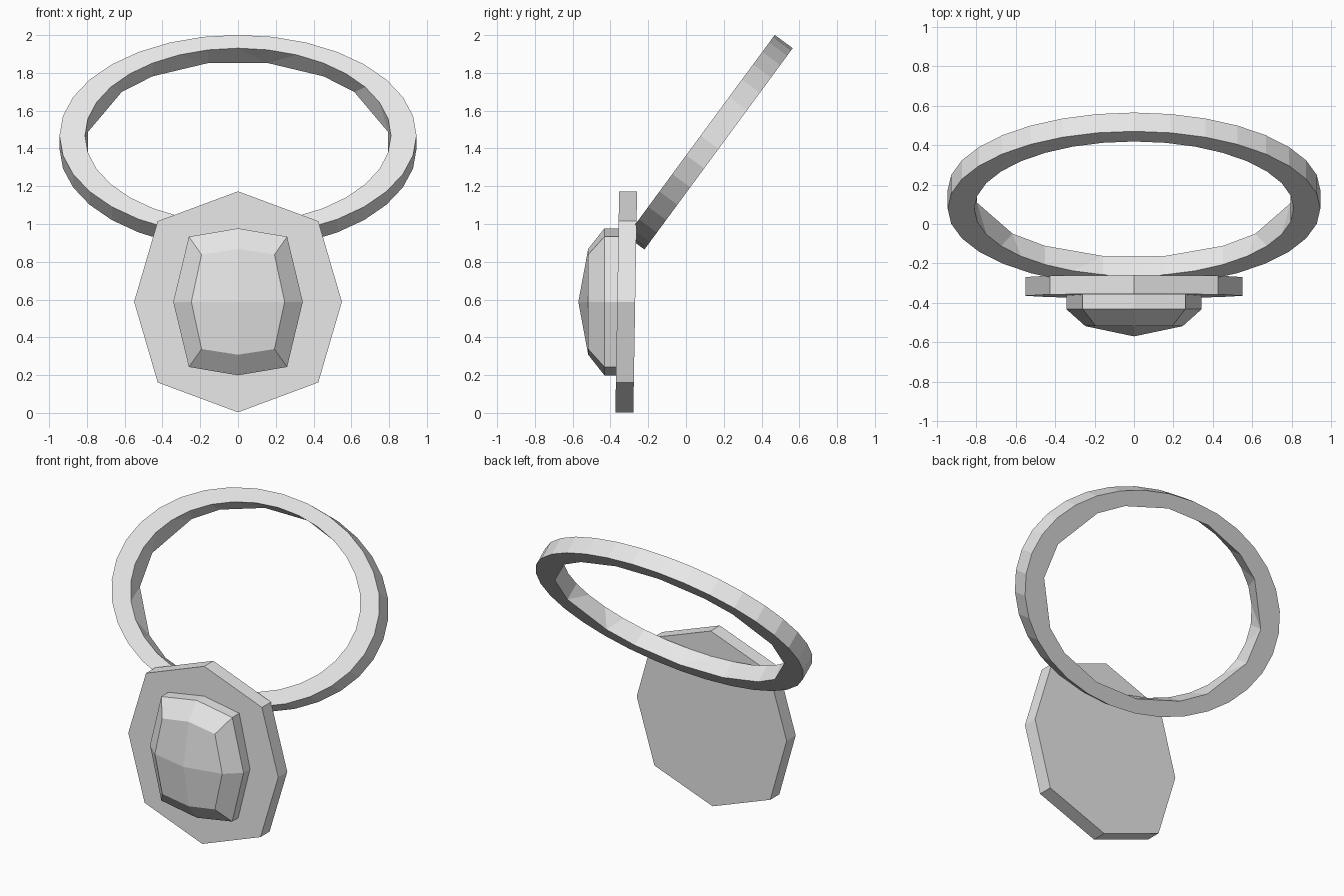
import bpy, bmesh, math
from mathutils import Vector

cube = bpy.data.objects.get("Cube")
if cube:
    bpy.data.objects.remove(cube, do_unlink=True)

metal = bpy.data.materials.new("light_grey")
metal.use_nodes = True
grey = (0.8, 0.8, 0.8, 1)
metal.diffuse_color = grey
metal.node_tree.nodes["Principled BSDF"].inputs["Base Color"].default_value = grey


def finish(bm, name):
    bmesh.ops.remove_doubles(bm, verts=bm.verts, dist=0.0005)
    bmesh.ops.recalc_face_normals(bm, faces=bm.faces)
    mesh = bpy.data.meshes.new(name)
    bm.to_mesh(mesh)
    bm.free()
    mesh.materials.append(metal)
    obj = bpy.data.objects.new(name, mesh)
    bpy.context.collection.objects.link(obj)
    return obj


def bridge(bm, a, b):
    n = len(a)
    for i in range(n):
        j = (i + 1) % n
        bm.faces.new((a[i], a[j], b[j], b[i]))


MID_Z = 0.588


def octagon(bm, side, corner_x, corner_z, top, y, lean=0.0):
    """Eight-sided outline in the xz plane, starting at the top."""
    pts = [(0, top), (corner_x, corner_z), (side, 0), (corner_x, -corner_z),
           (0, -top), (-corner_x, -corner_z), (-side, 0), (-corner_x, corner_z)]
    return [bm.verts.new((x, y + lean * z, MID_Z + z)) for x, z in pts]


# Tilted oval band; the rear inner edge has fewer corners than the others
SEGMENTS = 32
along = Vector((0, 0.593, 0.805))
normal = Vector((0, 0.805, -0.593))
centre = Vector((0, 0.125, 1.433))
quarter = [11.25, 34, 49.5, 79]
coarse = quarter + [180 - a for a in quarter]
coarse += [-a for a in coarse]


def band_loop(bm, rx, ry, offset, snap=False):
    loop = []
    for i in range(SEGMENTS):
        deg = 360 * i / SEGMENTS
        if snap:
            deg = min(coarse, key=lambda c: abs((deg - c + 180) % 360 - 180))
        a = math.radians(deg)
        p = centre + along * (ry * math.cos(a)) + normal * offset
        loop.append(bm.verts.new(p + Vector((rx * math.sin(a), 0, 0))))
    return loop


bm = bmesh.new()
half = 0.059
loops = [band_loop(bm, 0.945, 0.662, -half), band_loop(bm, 0.945, 0.662, half),
         band_loop(bm, 0.81, 0.575, half, True), band_loop(bm, 0.81, 0.575, -half)]
for k in range(4):
    bridge(bm, loops[k], loops[(k + 1) % 4])
finish(bm, "ring_band")

# Eight-sided backing plate, leaning very slightly
bm = bmesh.new()
front = octagon(bm, 0.55, 0.425, 0.427, 0.585, -0.364, 0.017)
back = octagon(bm, 0.55, 0.425, 0.427, 0.585, -0.269, 0.017)
bridge(bm, front, back)
bm.faces.new(front)
bm.faces.new(back[::-1])
finish(bm, "setting_plate")

# Faceted stone: straight wall, bevelled crown and shallow peak
bm = bmesh.new()
base = octagon(bm, 0.343, 0.26, 0.345, 0.389, -0.34)
girdle = octagon(bm, 0.343, 0.26, 0.345, 0.389, -0.432)
crown = octagon(bm, 0.247, 0.193, 0.25, 0.28, -0.518)
bridge(bm, base, girdle)
bridge(bm, girdle, crown)
bm.faces.new(base[::-1])
peak = bm.verts.new((0, -0.57, MID_Z))
for i in range(0, 8, 2):
    bm.faces.new((crown[i], crown[i + 1], crown[(i + 2) % 8], peak))
finish(bm, "faceted_stone")
